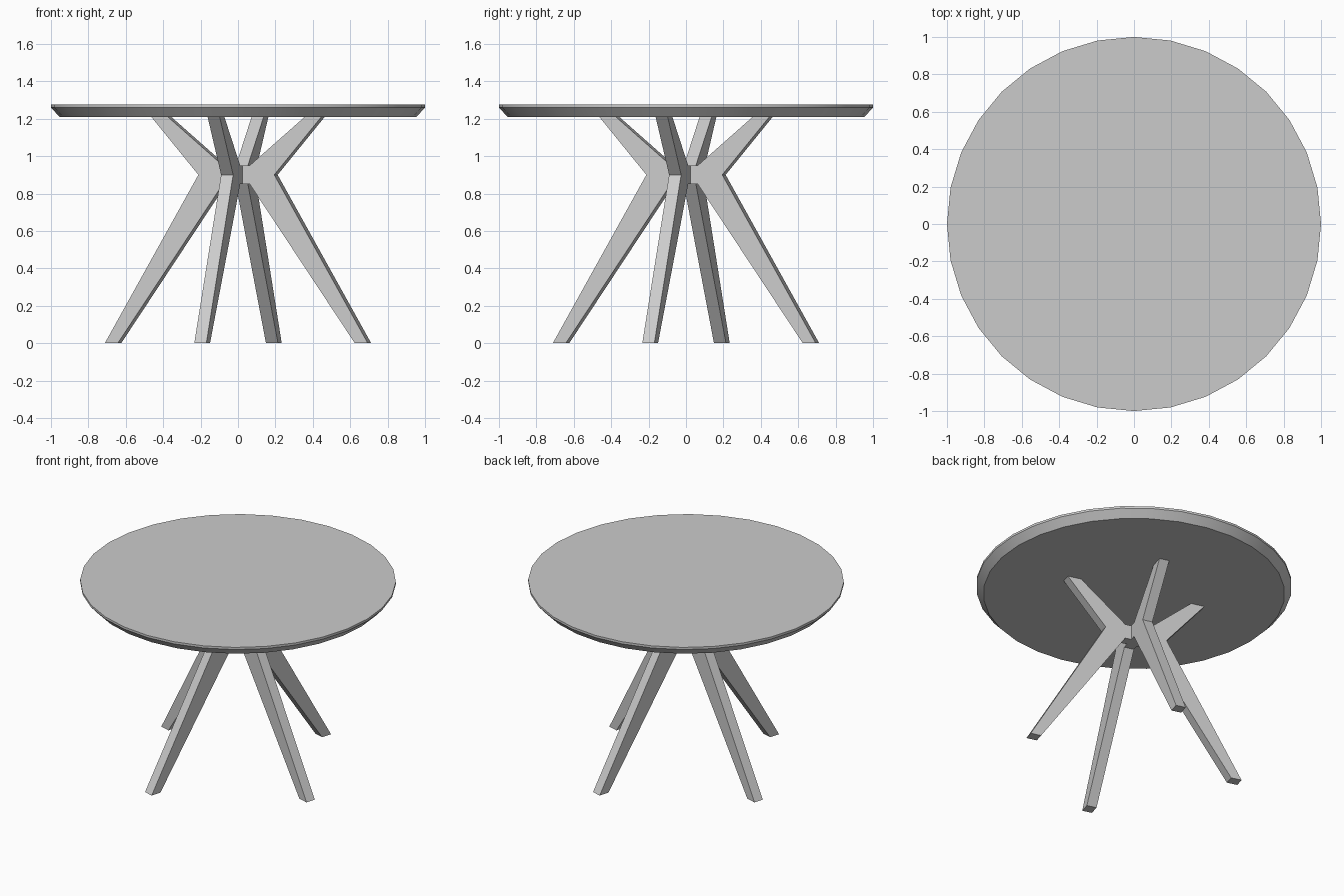
import bpy, bmesh, math

if "Cube" in bpy.data.objects:
    bpy.data.objects.remove(bpy.data.objects["Cube"])

THICK = 0.067          # leg plate thickness
TURN = math.radians(-16)


def finish(name, bm):
    bmesh.ops.recalc_face_normals(bm, faces=bm.faces[:])
    me = bpy.data.meshes.new(name)
    bm.to_mesh(me)
    bm.free()
    ob = bpy.data.objects.new(name, me)
    bpy.context.collection.objects.link(ob)
    return ob


# Round tabletop with undercut edge
def tabletop(profile, sides=32):
    bm = bmesh.new()
    rings = [[bm.verts.new((r * math.cos(2 * math.pi * i / sides),
                            r * math.sin(2 * math.pi * i / sides), z))
              for i in range(sides)] for r, z in profile]
    for a, b in zip(rings, rings[1:]):
        for i in range(sides):
            j = (i + 1) % sides
            bm.faces.new((a[i], a[j], b[j], b[i]))
    bm.faces.new(rings[0])
    bm.faces.new(rings[-1])
    return finish("tabletop", bm)


top = tabletop([(0.955, 1.21), (1.0, 1.26), (1.0, 1.275)])
bpy.context.view_layer.objects.active = top
top.select_set(True)
bpy.ops.object.shade_smooth_by_angle(angle=math.radians(30))
top.select_set(False)

# X-shaped leg frame: half outline (radius, height), mirrored to the other side
HALF = [(0.075, 0.85), (0.659, 0.0), (0.731, 0.0), (0.211, 0.9),
        (0.473, 1.21), (0.381, 1.21), (0.075, 0.95)]


def leg_frame(name, angle):
    bm = bmesh.new()
    outline = HALF + [(-r, z) for r, z in reversed(HALF)]
    face = bm.faces.new([bm.verts.new((r, -THICK / 2, z)) for r, z in outline])
    ext = bmesh.ops.extrude_face_region(bm, geom=[face])
    moved = [v for v in ext["geom"] if isinstance(v, bmesh.types.BMVert)]
    bmesh.ops.translate(bm, verts=moved, vec=(0, THICK, 0))
    if not face.is_valid or len(bm.faces) < len(outline) + 2:
        bm.faces.new([v for v in bm.verts if v not in moved])
    ob = finish(name, bm)
    ob.rotation_euler.z = angle


leg_frame("leg_frame_side", TURN)
leg_frame("leg_frame_front_back", TURN + math.pi / 2)
